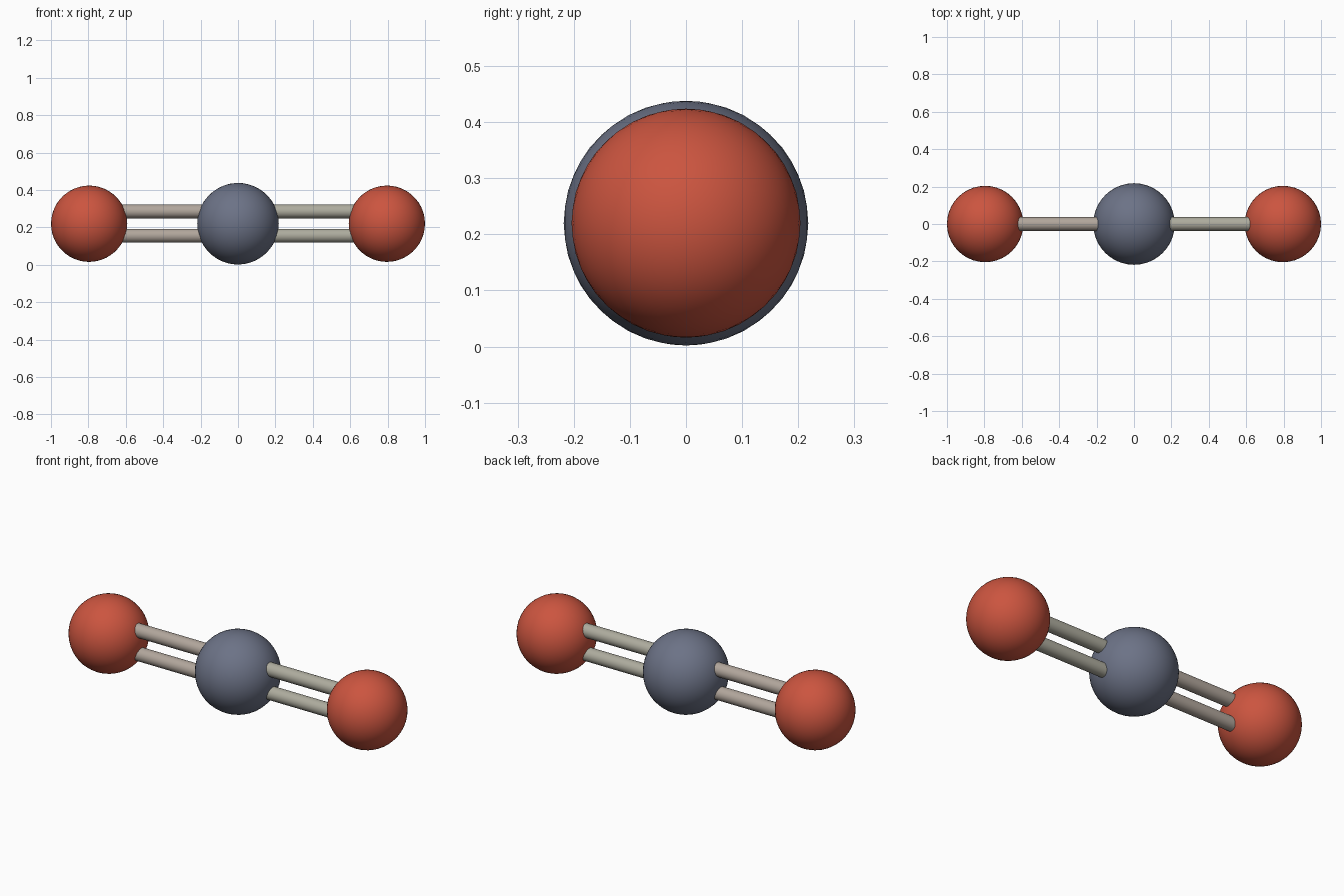
import bpy
import math

if "Cube" in bpy.data.objects:
    bpy.data.objects.remove(bpy.data.objects["Cube"])

Z = 0.22


def material(name, rgb):
    m = bpy.data.materials.new(name)
    m.diffuse_color = (*rgb, 1)
    m.use_nodes = True
    m.node_tree.nodes["Principled BSDF"].inputs["Base Color"].default_value = m.diffuse_color
    return m


def finish(name, mat):
    ob = bpy.context.object
    ob.name = name
    ob.data.materials.append(mat)
    bpy.ops.object.shade_smooth_by_angle(angle=math.radians(40))


def atom(name, x, r, mat):
    bpy.ops.mesh.primitive_ico_sphere_add(subdivisions=4, radius=r, location=(x, 0, Z))
    finish(name, mat)


def bond(name, x, z, mat):
    bpy.ops.mesh.primitive_cylinder_add(vertices=24, radius=0.037, depth=0.52,
                                        location=(x, 0, z),
                                        rotation=(0, math.pi / 2, 0))
    finish(name, mat)


red = material("red", (0.60, 0.09, 0.05))
slate = material("slate", (0.15, 0.17, 0.24))
tan = material("warm_grey", (0.44, 0.38, 0.33))
olive = material("cool_grey", (0.42, 0.41, 0.34))

# Centre atom
atom("centre_atom", 0, 0.218, slate)

# Outer atoms, each joined by a double bond
for side, s, mat in (("left", -1, tan), ("right", 1, olive)):
    atom(side + "_atom", s * 0.796, 0.204, red)
    for level, dz in (("lower", -0.064), ("upper", 0.066)):
        bond(f"{side}_{level}_bond", s * 0.405, Z + dz, mat)
